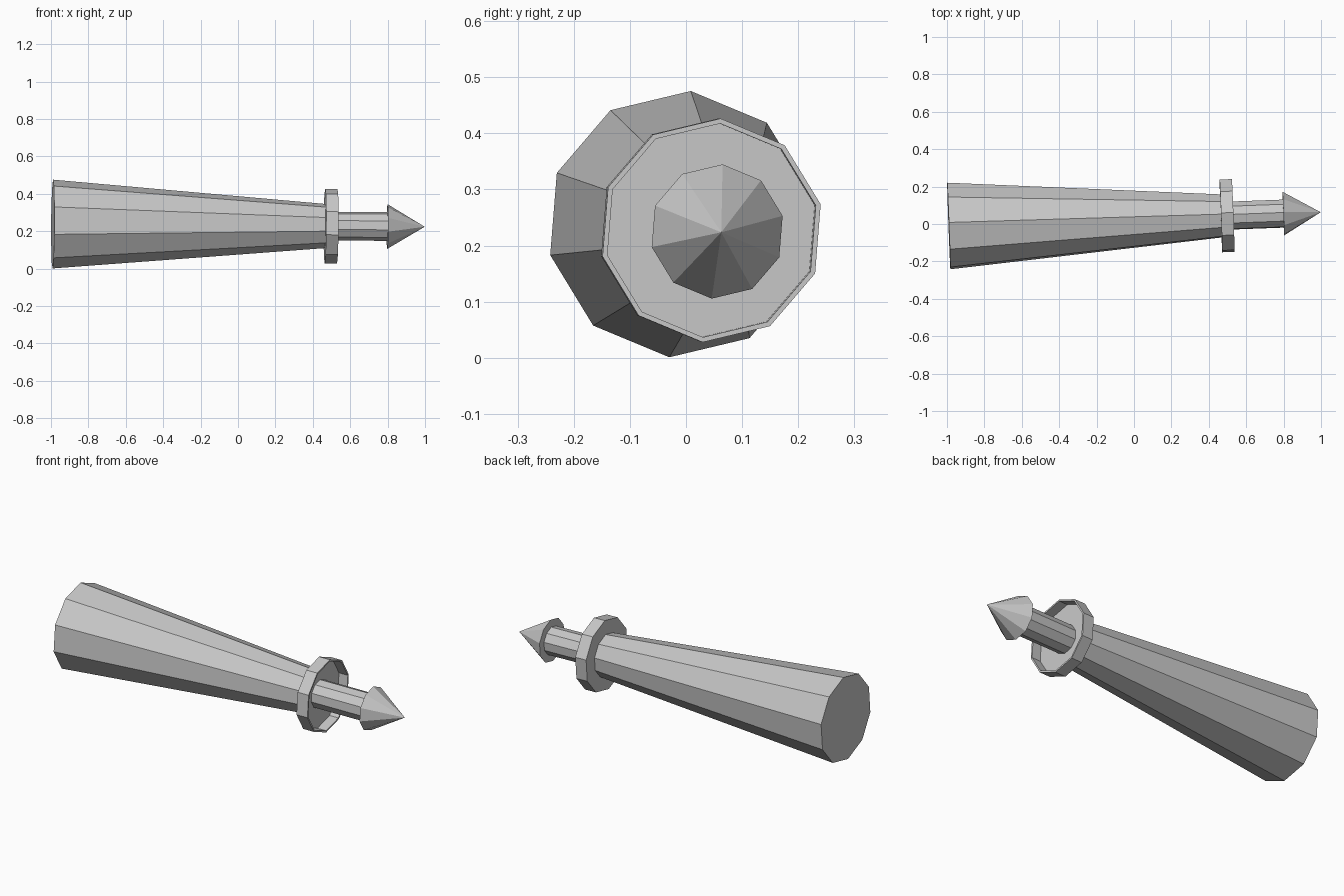
import bpy
import bmesh
import math
from mathutils import Matrix, Vector

if "Cube" in bpy.data.objects:
    bpy.data.objects.remove(bpy.data.objects["Cube"])

SIDES = 10
ROLL = math.radians(4.6)

# One plain grey for every part
grey = bpy.data.materials.new("plain grey")
grey.use_nodes = True
colour = (0.58, 0.58, 0.58, 1.0)
grey.diffuse_color = colour
grey.node_tree.nodes["Principled BSDF"].inputs["Base Color"].default_value = colour

# Shared, slightly tilted long axis
axis = Vector((1.0, 0.037, -0.0073))
tilt = Vector((1, 0, 0)).rotation_difference(axis).to_matrix().to_4x4()
placement = Matrix.Translation((0.0, 0.026, 0.231)) @ tilt


def lathe(name, profile):
    """Closed ten-sided solid from (position, radius) pairs; radius 0 is a point."""
    bm = bmesh.new()
    rings = []
    for x, r in profile:
        if r == 0:
            rings.append([bm.verts.new((x, 0, 0))])
            continue
        angles = [ROLL + math.tau * i / SIDES for i in range(SIDES)]
        rings.append([bm.verts.new((x, r * math.sin(a), r * math.cos(a))) for a in angles])
    for a, b in zip(rings, rings[1:]):
        for i in range(SIDES):
            j = (i + 1) % SIDES
            if len(b) == 1:
                bm.faces.new((a[i], a[j], b[0]))
            else:
                bm.faces.new((a[i], a[j], b[j], b[i]))
    for end in (rings[0], rings[-1]):
        if len(end) > 1:
            bm.faces.new(end)
    bmesh.ops.recalc_face_normals(bm, faces=bm.faces)
    bm.transform(placement)
    mesh = bpy.data.meshes.new(name)
    bm.to_mesh(mesh)
    bm.free()
    mesh.materials.append(grey)
    obj = bpy.data.objects.new(name, mesh)
    bpy.context.collection.objects.link(obj)
    return obj


# Tapered handle, thick at the rear
lathe("tapered_handle", [(-0.991, 0.238), (0.472, 0.118)])
# Collar: thin rim around a recessed floor
lathe("collar", [(0.465, 0.2), (0.531, 0.2), (0.531, 0.191), (0.477, 0.191)])
# Narrow shaft from the collar floor to the point
lathe("shaft", [(0.474, 0.077), (0.803, 0.077)])
# Pointed tip
lathe("pointed_tip", [(0.799, 0.12), (0.999, 0.0)])
